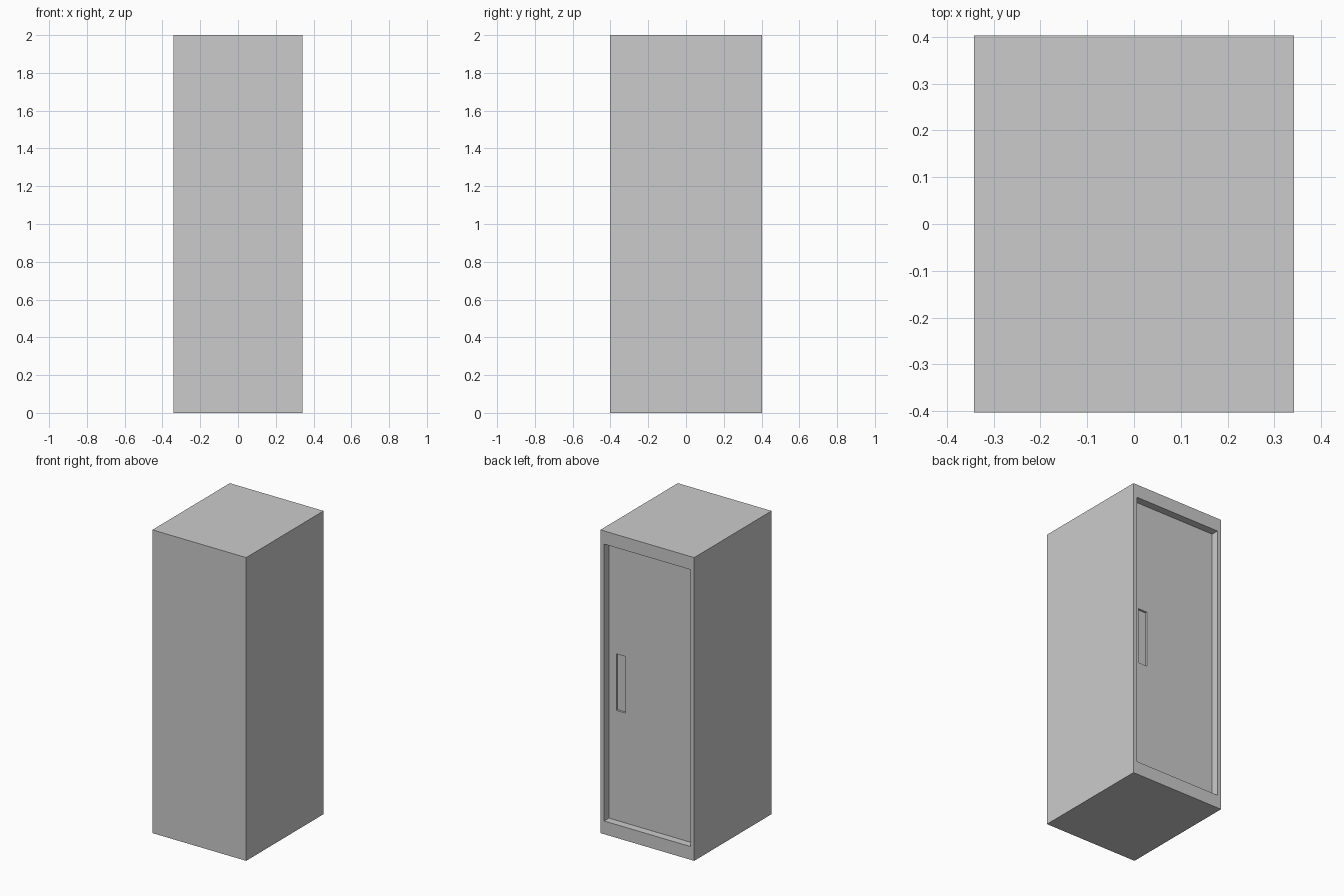
import bpy

if "Cube" in bpy.data.objects:
    bpy.data.objects.remove(bpy.data.objects["Cube"])

W, D, H = 0.684, 0.806, 2.0      # cabinet size
SIDE, RAIL = 0.027, 0.087        # frame widths around the door
DOOR_Y = D / 2 - 0.05            # plane of the recessed door


def box(name, x, y, z):
    """Box from (min, max) ranges, with its transform baked in."""
    lo, hi = zip(x, y, z)
    bpy.ops.mesh.primitive_cube_add(size=1)
    ob = bpy.context.object
    ob.name = name
    for v in ob.data.vertices:
        v.co = [a + (c + 0.5) * (b - a) for a, b, c in zip(lo, hi, v.co)]
    return ob


def cut(target, cutter):
    """Subtract the cutter, apply, and remove it."""
    cutter.hide_render = True
    mod = target.modifiers.new("recess", 'BOOLEAN')
    mod.operation, mod.solver, mod.object = 'DIFFERENCE', 'EXACT', cutter
    bpy.context.view_layer.objects.active = target
    bpy.ops.object.modifier_apply(modifier=mod.name)
    bpy.data.objects.remove(cutter, do_unlink=True)


# Solid cabinet
cabinet = box("cabinet", (-W / 2, W / 2), (-D / 2, D / 2), (0, H))

# Recessed door panel on the back face
cut(cabinet, box("door_recess_cutter", (-W / 2 + SIDE, W / 2 - SIDE),
                 (DOOR_Y, D / 2 + 0.1), (RAIL, H - RAIL)))

# Shallow hand pull sunk into the door
cut(cabinet, box("hand_pull_cutter", (0.194, 0.261),
                 (DOOR_Y - 0.013, DOOR_Y + 0.03), (0.812, 1.185)))
